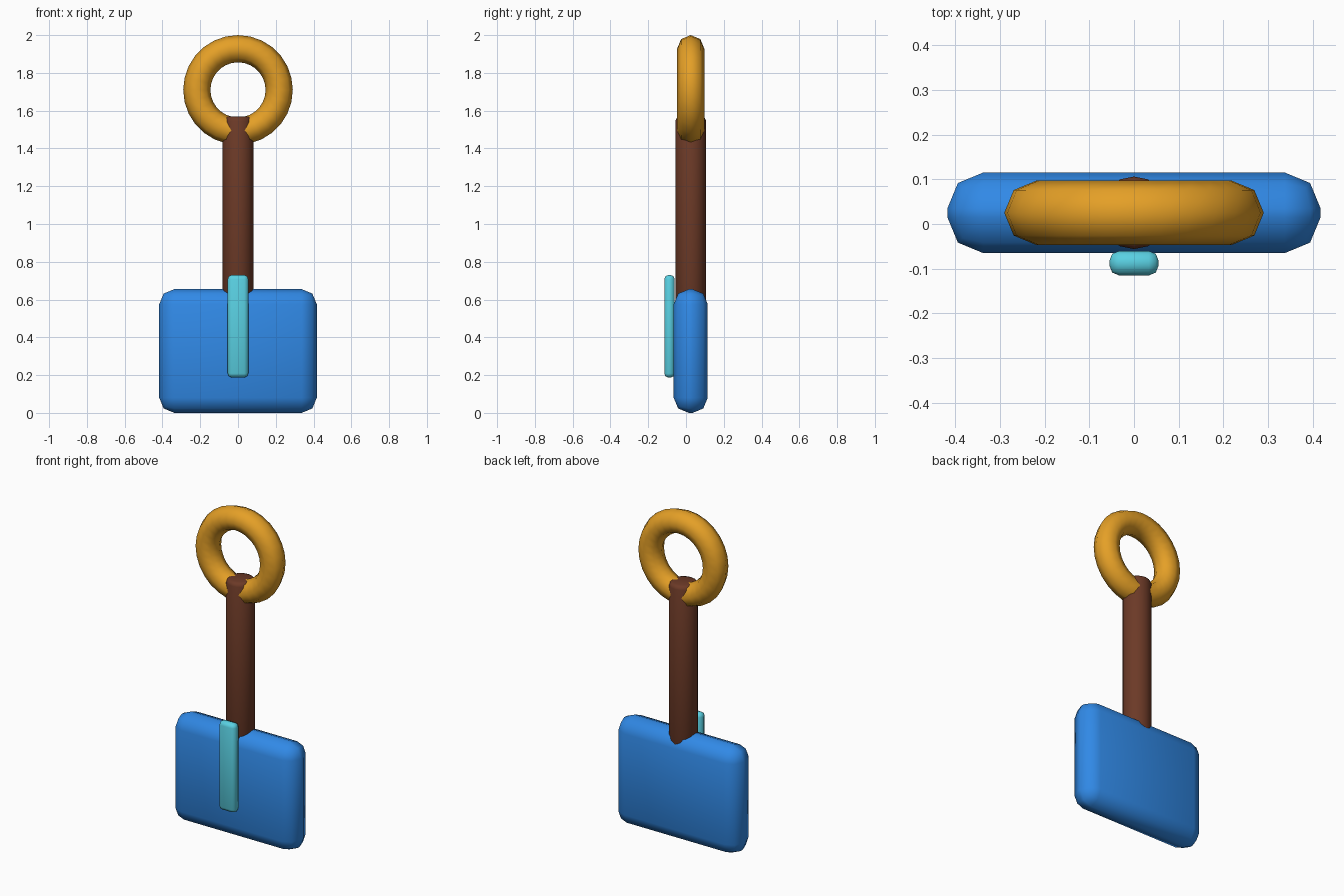
import bpy, math

if "Cube" in bpy.data.objects:
    bpy.data.objects.remove(bpy.data.objects["Cube"])

YC = 0.025  # centre depth of blade, stem and ring


def material(name, rgb):
    m = bpy.data.materials.new(name)
    m.diffuse_color = (*rgb, 1.0)
    m.use_nodes = True
    m.node_tree.nodes["Principled BSDF"].inputs["Base Color"].default_value = m.diffuse_color
    return m


def finish(name, mat, bevel=0.0):
    o = bpy.context.object
    o.name = name
    o.data.materials.append(mat)
    bpy.ops.object.transform_apply(location=False, rotation=True, scale=True)
    if bevel:
        b = o.modifiers.new("rounded_edges", 'BEVEL')
        b.width = bevel
        b.segments = 2
        b.limit_method = 'ANGLE'
        b.angle_limit = math.radians(40)
        bpy.ops.object.modifier_apply(modifier=b.name)
    bpy.ops.object.shade_smooth_by_angle(angle=math.radians(50))
    return o


def box(name, lo, hi, mat, bevel):
    bpy.ops.mesh.primitive_cube_add(
        size=1, location=[(a + b) / 2 for a, b in zip(lo, hi)])
    bpy.context.object.scale = [b - a for a, b in zip(lo, hi)]
    return finish(name, mat, bevel)


blue = material("blade blue", (0.03, 0.25, 0.79))
orange = material("ring orange", (0.78, 0.35, 0.02))
brown = material("stem brown", (0.15, 0.042, 0.02))
cyan = material("strip cyan", (0.10, 0.63, 0.76))

# broad blade with rounded edges
box("blade", (-0.417, -0.065, 0.0), (0.417, 0.115, 0.655), blue, 0.08)

# small strip on the front of the blade
box("front_strip", (-0.055, -0.115, 0.187), (0.055, -0.06, 0.73), cyan, 0.022)

# round stem, running down into the blade
z0, z1 = 0.5, 1.568
bpy.ops.mesh.primitive_cylinder_add(vertices=16, radius=0.081, depth=z1 - z0,
                                    location=(0, YC, (z0 + z1) / 2))
finish("stem", brown, 0.022)

# upright ring grip
bpy.ops.mesh.primitive_torus_add(major_radius=0.218, minor_radius=0.072,
                                 major_segments=28, minor_segments=8,
                                 location=(0, YC, 1.71),
                                 rotation=(math.pi / 2, 0, 0))
finish("ring_grip", orange)
